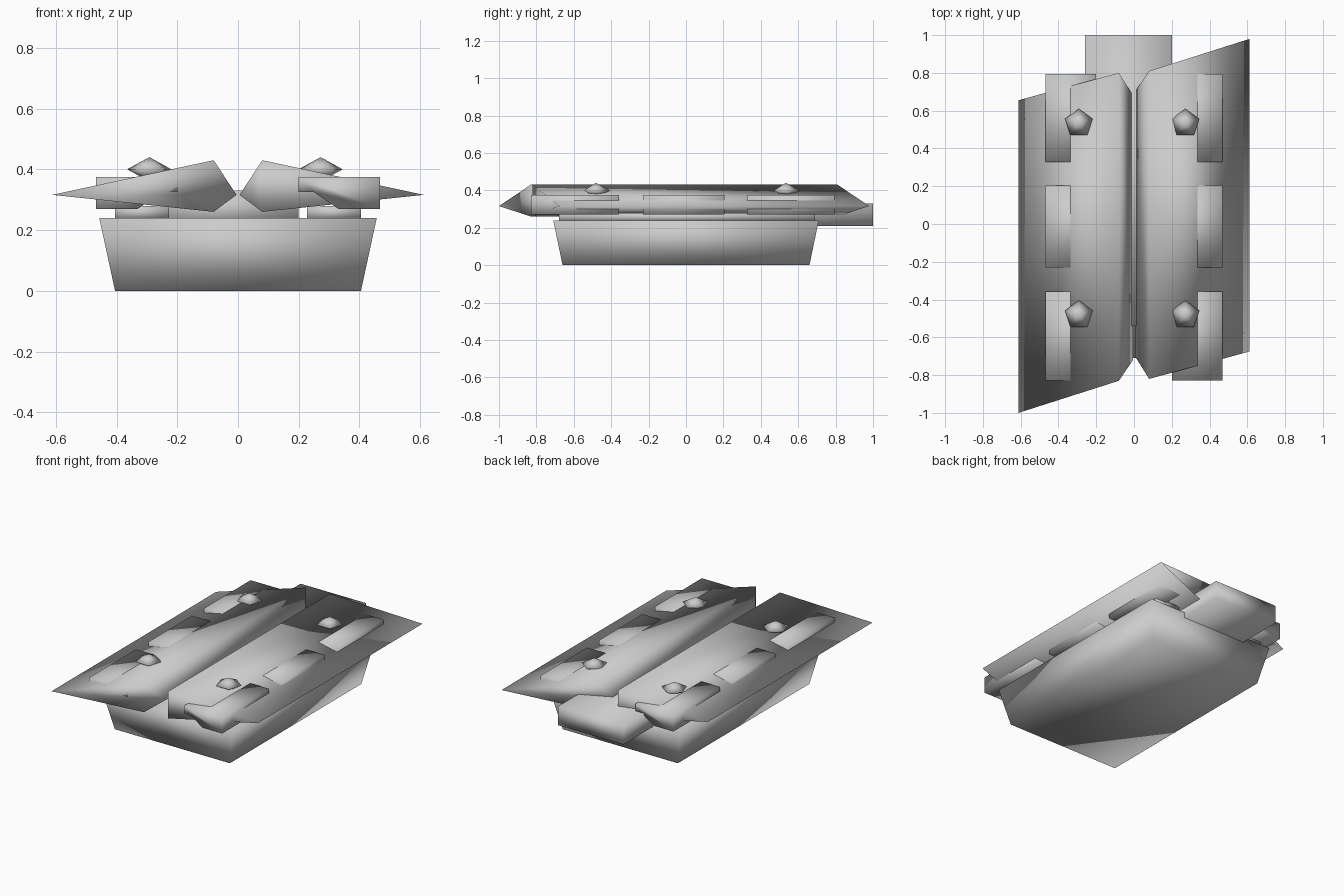
import bpy
import math

if "Cube" in bpy.data.objects:
    bpy.data.objects.remove(bpy.data.objects["Cube"])

grey = bpy.data.materials.new("plain_grey")
grey.diffuse_color = (0.6, 0.6, 0.6, 1)
grey.use_nodes = True
grey.node_tree.nodes["Principled BSDF"].inputs["Base Color"].default_value = grey.diffuse_color


def make(name, verts, faces, smooth=True):
    me = bpy.data.meshes.new(name)
    me.from_pydata(verts, [], faces)
    me.materials.append(grey)
    ob = bpy.data.objects.new(name, me)
    bpy.context.collection.objects.link(ob)
    for p in me.polygons:
        p.use_smooth = smooth
    return ob


def loft(name, a, b, smooth=True):
    """Solid joining two matching closed outlines, a counter-clockwise as seen from outside."""
    n = len(a)
    sides = [(i, i + n, (i + 1) % n + n, (i + 1) % n) for i in range(n)]
    return make(name, a + b, [tuple(range(n)), tuple(range(2 * n - 1, n - 1, -1))] + sides, smooth)


def block(name, x0, x1, y0, y1, z0, z1, smooth=True):
    prof = [(x0, z0), (x1, z0), (x1, z1), (x0, z1)]
    return loft(name, [(x, y0, z) for x, z in prof], [(x, y1, z) for x, z in prof], smooth)


# Tapered lower hull
loft("lower_hull",
     [(-.457, -.71, .24), (.457, -.71, .24), (.457, .71, .24), (-.457, .71, .24)],
     [(-.405, -.66, 0), (.405, -.66, 0), (.405, .66, 0), (-.405, .66, 0)])

# Long central body that sticks out at the back
block("central_body", -.26, .20, -.54, 1.0, .21, .33)

# Wing: diamond section with slanted ends; the second is turned half round
front = [(-.612, -1.0, .316), (-.08, -.83, .26), (-.005, -.72, .316), (-.08, -.83, .43)]
back = [(-.612, .655, .316), (-.08, .80, .26), (-.005, .68, .316), (-.08, .80, .43)]
loft("left_wing", front, back)
right = loft("right_wing", front, back)
right.rotation_euler.z = math.pi
right.location.y = -.02

for side, s in (("left", -1), ("right", 1)):
    # Spacer between hull and wing
    block(side + "_spacer", min(s * .228, s * .405), max(s * .228, s * .405), -.68, .69, .235, .28)

    # Three stepped pods through each wing
    prof = [(.20, .325), (.25, .325), (.33, .27), (.468, .27), (.468, .375), (.20, .375)]
    if s < 0:
        prof = [(-x, z) for x, z in reversed(prof)]
    for i, (y0, y1) in enumerate(((-.828, -.357), (-.23, .205), (.327, .795))):
        loft(f"{side}_pod_{i + 1}", [(x, y0, z) for x, z in prof], [(x, y1, z) for x, z in prof])

    # Five-sided studs
    cx = .272 if s > 0 else -.292
    for label, cy in (("front", -.482), ("back", .533)):
        ring = [(cx + .077 * math.cos(math.pi / 2 + i * math.tau / 5),
                 cy + .077 * math.sin(math.pi / 2 + i * math.tau / 5), .40) for i in range(5)]
        faces = [(i, (i + 1) % 5, 5) for i in range(5)] + [((i + 1) % 5, i, 6) for i in range(5)]
        make(f"{side}_{label}_stud", ring + [(cx, cy, .44), (cx, cy, .36)], faces)
